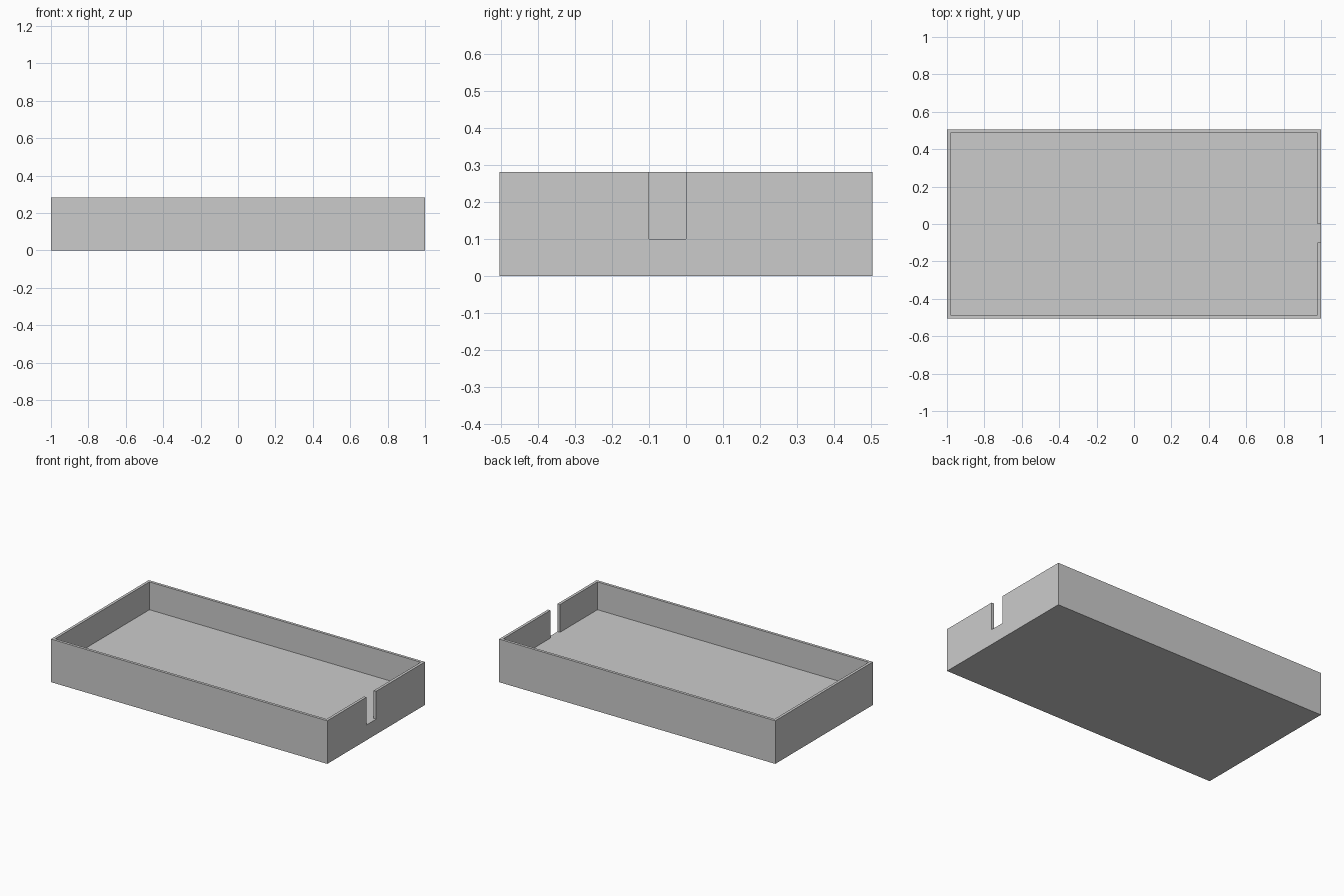
import bpy, bmesh

if "Cube" in bpy.data.objects:
    bpy.data.objects.remove(bpy.data.objects["Cube"])

HALF_X, HALF_Y, HEIGHT = 1.0, 0.505, 0.282
WALL, FLOOR = 0.018, 0.10
NOTCH_Y = (-0.10, 0.0)


def prism(name, outline, z0, z1):
    """Extrude a flat outline from z0 to z1."""
    bm = bmesh.new()
    face = bm.faces.new([bm.verts.new((x, y, z0)) for x, y in outline])
    top = bmesh.ops.extrude_face_region(bm, geom=[face])["geom"]
    verts = [v for v in top if isinstance(v, bmesh.types.BMVert)]
    bmesh.ops.translate(bm, vec=(0, 0, z1 - z0), verts=verts)
    bmesh.ops.recalc_face_normals(bm, faces=bm.faces)
    mesh = bpy.data.meshes.new(name)
    bm.to_mesh(mesh)
    bm.free()
    obj = bpy.data.objects.new(name, mesh)
    bpy.context.collection.objects.link(obj)
    return obj


# Solid tray block
tray = prism("tray", [(-HALF_X, -HALF_Y), (HALF_X, -HALF_Y),
                      (HALF_X, HALF_Y), (-HALF_X, HALF_Y)], 0, HEIGHT)

# Cavity with the slot running out through the right wall
ix, iy, out = HALF_X - WALL, HALF_Y - WALL, HALF_X + 0.1
y0, y1 = NOTCH_Y
cutter = prism("cavity_cutter", [(-ix, -iy), (ix, -iy), (ix, y0), (out, y0),
                                 (out, y1), (ix, y1), (ix, iy), (-ix, iy)],
               FLOOR, HEIGHT + 0.1)
cutter.hide_render = True

# Hollow the block, then discard the cutter
cut = tray.modifiers.new("hollow", "BOOLEAN")
cut.operation = "DIFFERENCE"
cut.solver = "EXACT"
cut.object = cutter
bpy.context.view_layer.objects.active = tray
bpy.ops.object.modifier_apply(modifier=cut.name)
bpy.data.objects.remove(cutter, do_unlink=True)
